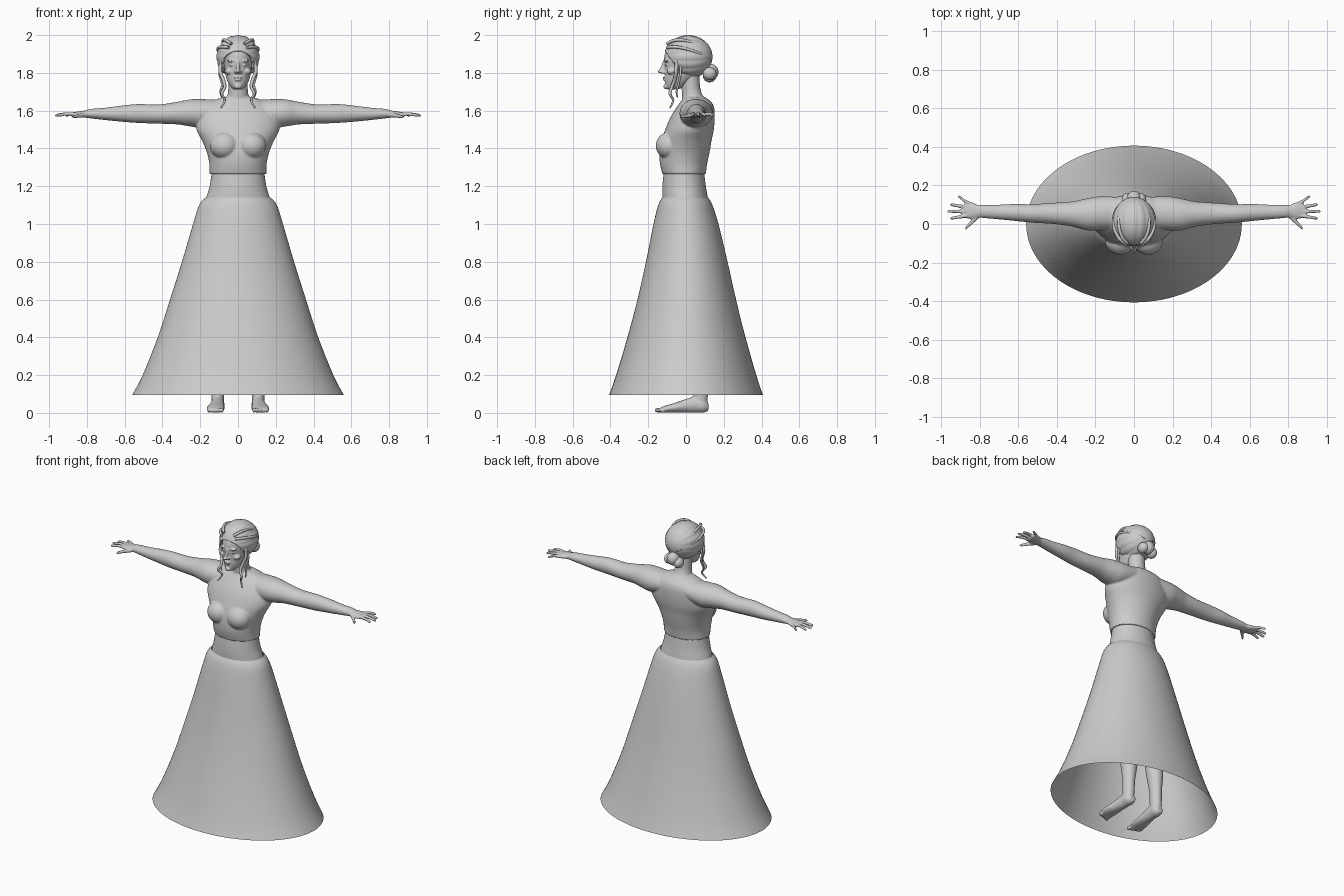
import bpy, bmesh, math
from mathutils import Vector, Matrix

if "Cube" in bpy.data.objects:
    bpy.data.objects.remove(bpy.data.objects["Cube"])

grey = bpy.data.materials.new("plain grey")
grey.use_nodes = True
grey.diffuse_color = (0.6, 0.6, 0.6, 1)
grey.node_tree.nodes["Principled BSDF"].inputs["Base Color"].default_value = (0.6, 0.6, 0.6, 1)

X, Y, Z = Vector((1, 0, 0)), Vector((0, 1, 0)), Vector((0, 0, 1))
AXES = {"x": (X, Y, Z), "y": (Y, X, Z), "z": (Z, X, Y)}


def spline(rows, steps):
    """Smooth curve through rows of any length."""
    v = [Vector(r) for r in rows]
    out = []
    for i in range(len(v) - 1):
        a, b, c, d = v[max(i - 1, 0)], v[i], v[i + 1], v[min(i + 2, len(v) - 1)]
        for k in range(steps):
            t = k / steps
            out.append((b * 2 + (c - a) * t + (a * 2 - b * 5 + c * 4 - d) * t * t
                        + (b * 3 - a - c * 3 + d) * t ** 3) / 2)
    return out + [v[-1]]


def loft(bm, axis, rows, side=1, sides=32, steps=4, caps=True):
    """Rows: place along axis, centre u, centre v, radius u, radius v."""
    w, u, v = AXES[axis]
    rings = []
    for t, cu, cv, ru, rv in spline(rows, steps):
        ring = []
        for k in range(sides):
            a = math.tau * k / sides
            p = w * t + u * (cu + ru * math.cos(a)) + v * (cv + rv * math.sin(a))
            ring.append(bm.verts.new((p.x * side, p.y, p.z)))
        rings.append(ring)
    for a, b in zip(rings, rings[1:]):
        for k in range(sides):
            bm.faces.new((a[k], a[k - 1], b[k - 1], b[k]))
    if caps:
        bm.faces.new(rings[0])
        bm.faces.new(rings[-1])


def upright(rows):
    """Rows of height, half width, front y, back y turned into loft rows."""
    return [(z, 0, (f + b) / 2, w, (b - f) / 2) for z, w, f, b in rows]


def ball(bm, place, size):
    bmesh.ops.create_uvsphere(bm, u_segments=24, v_segments=16, radius=1,
                              matrix=Matrix.LocRotScale(Vector(place), None, Vector(size)))


def finish(name, bm, voxel=0, smooth=3):
    bmesh.ops.recalc_face_normals(bm, faces=bm.faces)
    mesh = bpy.data.meshes.new(name)
    bm.to_mesh(mesh)
    bm.free()
    mesh.materials.append(grey)
    ob = bpy.data.objects.new(name, mesh)
    bpy.context.collection.objects.link(ob)
    if voxel:
        mod = ob.modifiers.new("blend", "REMESH")
        mod.mode = "VOXEL"
        mod.voxel_size = voxel
        mod.use_smooth_shade = True
        mod = ob.modifiers.new("soften", "SMOOTH")
        mod.iterations = smooth
    bpy.ops.object.select_all(action="DESELECT")
    ob.select_set(True)
    bpy.context.view_layer.objects.active = ob
    bpy.ops.object.shade_smooth_by_angle(angle=math.radians(45))
    return ob


def strand(name, points, radius):
    """Tapered lock of hair; points are x, y, z."""
    curve = bpy.data.curves.new(name, "CURVE")
    curve.dimensions = "3D"
    curve.bevel_depth = radius
    curve.bevel_resolution = 2
    curve.use_fill_caps = True
    path = spline(points, 6)
    line = curve.splines.new("POLY")
    line.points.add(len(path) - 1)
    for i, (pt, p) in enumerate(zip(line.points, path)):
        pt.co = (*p, 1)
        pt.radius = 1 - 0.6 * (i / len(path)) ** 2
    line.use_smooth = True
    curve.materials.append(grey)
    bpy.context.collection.objects.link(bpy.data.objects.new(name, curve))


# Bodice, bust, arms and hands blended together
bm = bmesh.new()
loft(bm, "z", upright([
    (1.265, .15, -.125, .105), (1.32, .152, -.138, .112), (1.38, .165, -.14, .125),
    (1.44, .19, -.13, .135), (1.5, .22, -.11, .147), (1.56, .22, -.085, .152),
    (1.61, .2, -.055, .15), (1.645, .15, -.03, .135), (1.672, .08, -.01, .1)]), sides=48)
loft(bm, "z", [(1.6, 0, .05, .085, .07), (1.66, 0, .04, .062, .06),
               (1.71, 0, .027, .052, .05), (1.8, 0, .02, .052, .05)])
for s in (1, -1):
    ball(bm, (s * .072, -.088, 1.415), (.078, .072, .072))
    loft(bm, "x", [
        (.06, .06, 1.6, .08, .055), (.18, .055, 1.586, .088, .075), (.25, .05, 1.588, .082, .072),
        (.32, .052, 1.587, .065, .06), (.42, .055, 1.582, .055, .051), (.53, .055, 1.585, .048, .05),
        (.62, .06, 1.584, .044, .042), (.7, .062, 1.583, .038, .033), (.78, .065, 1.584, .034, .025),
        (.81, .066, 1.582, .033, .019), (.845, .07, 1.58, .044, .016), (.88, .072, 1.578, .04, .012)], s)
    for base, tip, reach in ((.103, .142, .915), (.085, .1, .955), (.065, .066, .97), (.045, .03, .955)):
        loft(bm, "x", [(.85, base, 1.579, .011, .011), ((.85 + reach) / 2, (base + tip) / 2, 1.583, .0095, .0095),
                       (reach - .006, tip, 1.575, .008, .008), (reach, tip, 1.574, .004, .004)], s, 12)
    loft(bm, "x", [(.8, .05, 1.578, .016, .013), (.835, .018, 1.574, .015, .012),
                   (.87, -.018, 1.568, .01, .009), (.878, -.026, 1.567, .004, .004)], s, 12)
finish("bodice_and_arms", bm, .005, 5)

# Head with blended facial forms
bm = bmesh.new()
loft(bm, "z", upright([
    (1.712, .022, -.095, -.05), (1.725, .038, -.108, -.01), (1.755, .056, -.112, .03),
    (1.79, .067, -.112, .07), (1.83, .075, -.114, .1), (1.87, .08, -.117, .11),
    (1.91, .08, -.108, .11), (1.95, .065, -.08, .09), (1.975, .035, -.04, .05)]))
loft(bm, "z", [(1.797, 0, -.118, .012, .012), (1.804, 0, -.126, .015, .026), (1.815, 0, -.124, .011, .021),
               (1.835, 0, -.118, .009, .014), (1.865, 0, -.113, .01, .008)], sides=16)
ball(bm, (0, -.106, 1.728), (.02, .014, .014))
ball(bm, (0, -.112, 1.774), (.022, .011, .006))
ball(bm, (0, -.111, 1.763), (.018, .011, .006))
for s in (1, -1):
    ball(bm, (s * .012, -.118, 1.803), (.009, .012, .008))
    ball(bm, (s * .034, -.102, 1.864), (.024, .014, .008))
    ball(bm, (s * .046, -.078, 1.808), (.024, .024, .018))
    ball(bm, (s * .031, -.101, 1.842), (.016, .01, .006))
finish("head", bm, .0035, 3)

# Ridged hair cap, cut along the hairline
bm = bmesh.new()
bmesh.ops.create_uvsphere(bm, u_segments=96, v_segments=40, radius=1)
for v in bm.verts:
    ridge = 1 - .03 * abs(math.sin(8 * math.atan2(v.co.x, v.co.y))) ** 6 * math.hypot(v.co.x, v.co.y)
    px, py, pz = v.co.x * ridge, -v.co.z, v.co.y * ridge
    v.co = (px * .115, py * .128 + .012, pz * .115 + 1.885)
bmesh.ops.bisect_plane(bm, geom=bm.verts[:] + bm.edges[:] + bm.faces[:], plane_co=(0, -.03, 1.8),
                       plane_no=(0, -1, -.7), clear_outer=True)
hair = finish("hair_cap", bm)
shell = hair.modifiers.new("thickness", "SOLIDIFY")
shell.thickness = .014
shell.offset = -1

# Swept bands, temple curls and bun
for s, side in ((1, "left"), (-1, "right")):
    for n, lift in enumerate((.35, .8)):
        path = []
        for k in range(8):
            a = math.pi * (.15 + .78 * k / 7)
            height = 1.885 + .115 * math.sin(lift) * math.sin(a) + .035 * math.cos(a)
            path.append((s * .114 * math.sin(a) * math.cos(lift), .012 - .125 * math.cos(a), height))
        strand(f"{side}_hair_band_{n + 1}", path, .009)
    strand(f"{side}_curl", [
        (s * .088, -.05, 1.87), (s * .094, -.052, 1.81), (s * .078, -.06, 1.765), (s * .07, -.075, 1.725),
        (s * .086, -.085, 1.69), (s * .07, -.068, 1.655), (s * .09, -.085, 1.615)], .01)
    strand(f"{side}_short_curl", [
        (s * .09, -.03, 1.85), (s * .096, -.03, 1.79), (s * .084, -.04, 1.74),
        (s * .094, -.05, 1.7), (s * .086, -.045, 1.67)], .007)
bm = bmesh.new()
ball(bm, (0, .132, 1.805), (.038, .04, .042))
for s in (1, -1):
    ball(bm, (s * .034, .125, 1.79 + s * .006), (.03, .036, .034))
finish("hair_bun", bm)

# Waistband and open skirt
bm = bmesh.new()
loft(bm, "z", upright([(1.1, .175, -.125, .118), (1.14, .168, -.125, .115), (1.2, .15, -.125, .105),
                       (1.28, .138, -.117, .095)]), sides=48)
finish("waistband", bm)
bm = bmesh.new()
loft(bm, "z", upright([
    (.095, .56, -.407, .407), (.2, .505, -.37, .372), (.4, .425, -.31, .315), (.6, .36, -.257, .265),
    (.8, .297, -.212, .22), (1, .238, -.172, .172), (1.1, .206, -.147, .14), (1.14, .172, -.126, .118)]),
    sides=96, caps=False)
finish("skirt", bm)

# Legs and bare feet
for s, side in ((1, "left"), (-1, "right")):
    bm = bmesh.new()
    loft(bm, "z", [(.03, .108, .075, .03, .038), (.1, .107, .076, .034, .04), (.18, .105, .076, .037, .042),
                   (.32, .1, .072, .052, .056), (.5, .095, .055, .052, .056), (.75, .09, .03, .075, .08),
                   (1.03, .08, 0, .08, .09)], s)
    loft(bm, "y", [(-.14, .12, .014, .04, .011), (-.11, .12, .02, .046, .018), (-.06, .117, .027, .046, .026),
                   (0, .111, .037, .038, .036), (.05, .108, .045, .035, .044), (.09, .107, .04, .035, .039),
                   (.118, .107, .032, .02, .022)], s)
    for k in range(5):
        ball(bm, (s * (.086 + .017 * k), -.148 + .007 * k, .014), (.0105 - .0007 * k, .019, .013))
    finish(f"{side}_leg", bm, .005, 3)
